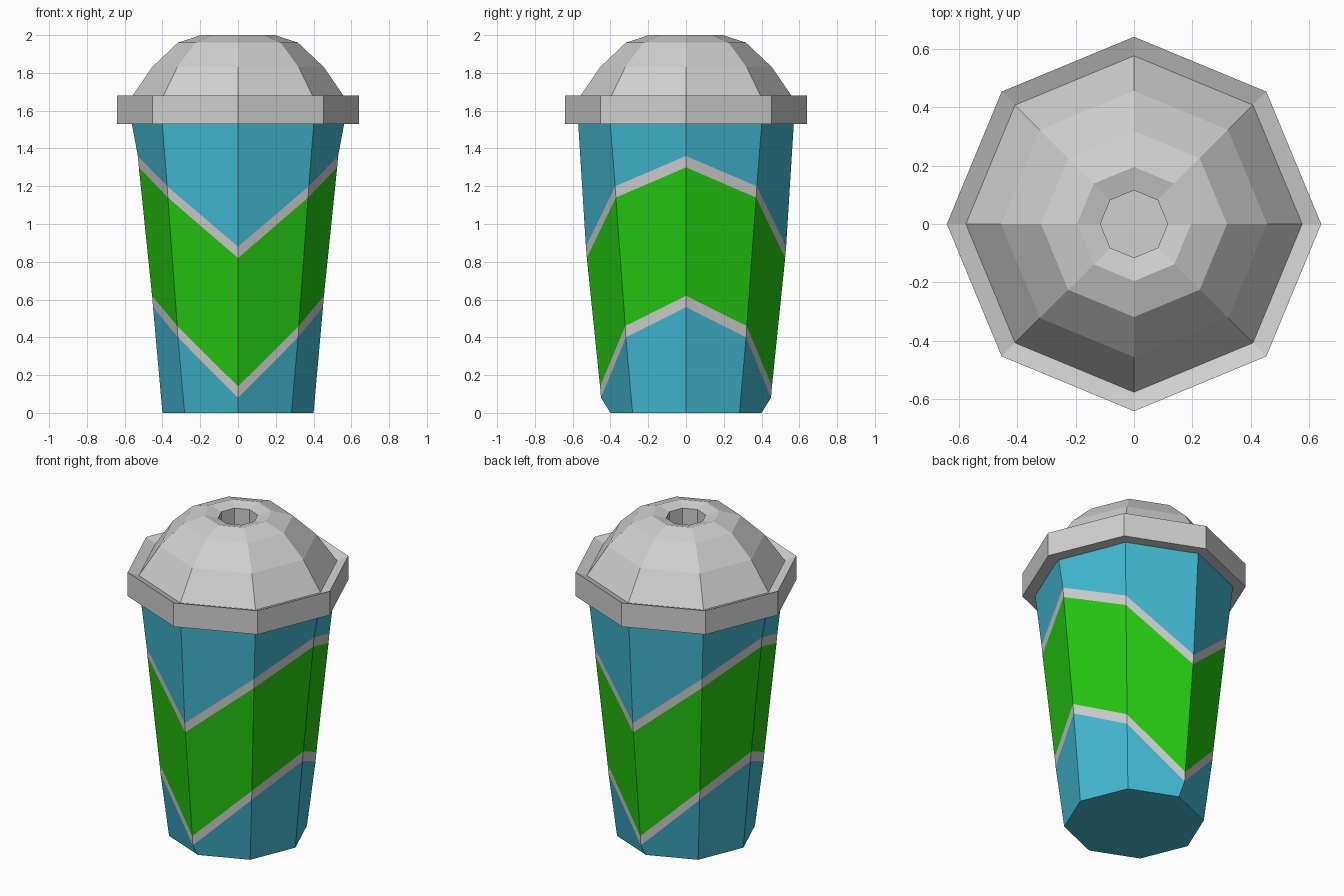
import bpy
import bmesh
from math import cos, sin, pi

cube = bpy.data.objects.get("Cube")
if cube:
    bpy.data.objects.remove(cube, do_unlink=True)

SIDES = 8
# height added at each corner, from the left/right corners round to front/back
ZIGZAG = (0.48, 0.32, 0.0, 0.32)


def material(name, rgb):
    mat = bpy.data.materials.new(name)
    mat.use_nodes = True
    color = (*rgb, 1.0)
    mat.diffuse_color = color
    mat.node_tree.nodes["Principled BSDF"].inputs["Base Color"].default_value = color
    return mat


def loft(name, rings, mats, bands, cap_start=True, cap_end=True):
    """Eight-sided skin through (radius, height, zigzag amount) rings."""
    bm = bmesh.new()
    loops = []
    for radius, height, zigzag in rings:
        loop = []
        for i in range(SIDES):
            a = 2 * pi * i / SIDES
            z = height + zigzag * ZIGZAG[i % 4]
            loop.append(bm.verts.new((radius * cos(a), radius * sin(a), z)))
        loops.append(loop)
    for low, high, band in zip(loops, loops[1:], bands):
        for i in range(SIDES):
            j = (i + 1) % SIDES
            face = bm.faces.new((low[i], low[j], high[j], high[i]))
            face.material_index = band
    if cap_start:
        bm.faces.new(loops[0][::-1]).material_index = bands[0]
    if cap_end:
        bm.faces.new(loops[-1]).material_index = bands[-1]
    mesh = bpy.data.meshes.new(name)
    bm.to_mesh(mesh)
    bm.free()
    for mat in mats:
        mesh.materials.append(mat)
    obj = bpy.data.objects.new(name, mesh)
    bpy.context.collection.objects.link(obj)
    return obj


blue = material("cup blue", (0.054, 0.49, 0.65))
green = material("band green", (0.018, 0.60, 0.005))
grey = material("light grey", (0.63, 0.63, 0.63))

# Tapered cup with a zigzag green band edged by grey stripes
loft("cup",
     [(0.40, 0.0, 0), (0.45, 0.08, 1), (0.455, 0.14, 1),
      (0.525, 0.82, 1), (0.53, 0.88, 1), (0.575, 1.6, 0)],
     (blue, green, grey), (0, 2, 1, 2, 0))

# Lid: overhanging rim, gutter, faceted dome and straw hole
lid = [(0.56, 1.53), (0.64, 1.53), (0.64, 1.68), (0.575, 1.655),
       (0.455, 1.83), (0.318, 1.96), (0.195, 2.0), (0.115, 1.98), (0.115, 1.8)]
loft("lid", [(r, z, 0) for r, z in lid], (grey,), [0] * (len(lid) - 1),
     cap_start=False)
